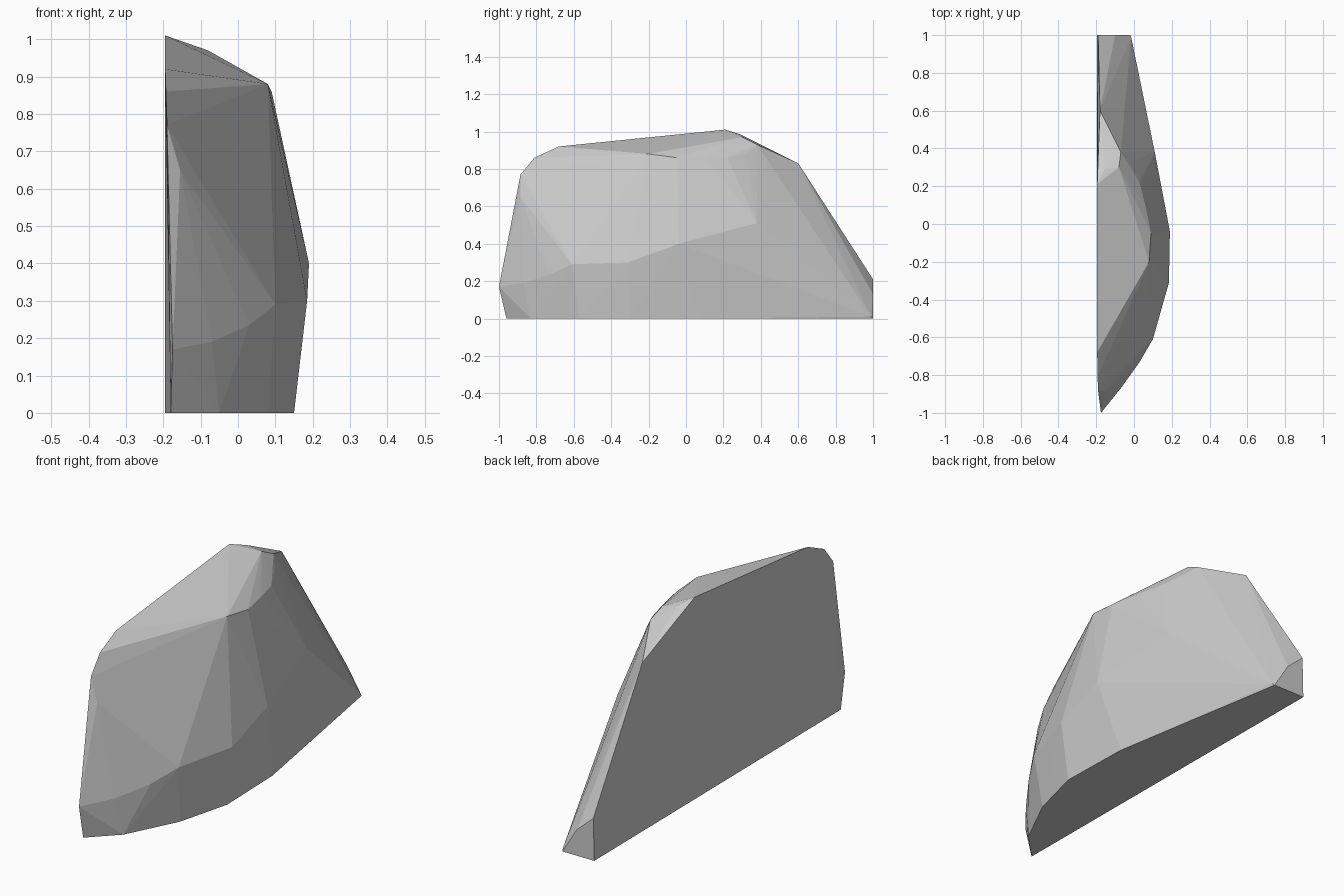
import bpy
import bmesh

# Remove the default object only
default_object = bpy.data.objects.get("Cube")
if default_object:
    bpy.data.objects.remove(default_object, do_unlink=True)


def make_material(name, colour):
    material = bpy.data.materials.new(name)
    material.use_nodes = True
    material.diffuse_color = colour
    for node in material.node_tree.nodes:
        if node.type == "BSDF_PRINCIPLED":
            node.inputs["Base Color"].default_value = colour
    return material


def convex_solid(name, profiles, material):
    """Wrap several guide profiles in one faceted convex skin."""
    mesh = bpy.data.meshes.new(name)
    bm = bmesh.new()
    for profile in profiles:
        for point in profile:
            bm.verts.new(point)
    hull = bmesh.ops.convex_hull(bm, input=bm.verts[:], use_existing_faces=False)
    leftovers = {item for key in ("geom_interior", "geom_unused")
                 for item in hull[key] if isinstance(item, bmesh.types.BMVert)}
    bmesh.ops.delete(bm, geom=list(leftovers), context="VERTS")
    bmesh.ops.recalc_face_normals(bm, faces=bm.faces[:])
    for face in bm.faces:
        face.smooth = False
    bm.to_mesh(mesh)
    bm.free()
    mesh.materials.append(material)
    solid = bpy.data.objects.new(name, mesh)
    bpy.context.collection.objects.link(solid)
    return solid


# Outline of the flat broken face
cleaved_face = [
    (-.18, -.96, 0), (-.175, -1, .17), (-.19, -.885, .77),
    (-.193, -.81, .86), (-.195, -.68, .92), (-.195, .21, 1.01),
    (-.18, .6, .83), (-.19, 1, .21), (-.195, 1, 0),
]

# Curved edge resting on the ground, front to back
ground_edge = [
    (-.05, -.83, 0), (.08, -.57, 0), (.15, -.3, 0),
    (.14, .07, 0), (-.02, 1, 0),
]

# Widest ridge, rising toward the back
waist_ridge = [
    (-.07, -.87, .19), (.03, -.73, .235), (.1, -.61, .29),
    (.185, -.31, .3), (.19, -.04, .4), (.11, .38, .51),
]

# Rounded shoulder below the top
shoulder = [
    (-.155, -.885, .65), (-.12, -.76, .72), (-.01, -.43, .8),
    (.05, -.32, .79), (.08, -.2, .88), (.09, -.05, .86),
    (.06, .1, .86), (.03, .22, .86), (-.02, .32, .88),
]

# Upper crown and the small clipped corner at the back
crown = [(-.07, -.48, .87), (-.155, .29, .985), (-.08, .3, .97), (-.07, .38, .93)]
back_corner = [(-.1, 1, .13), (-.015, .99, .01)]

stone = make_material("stone grey", (.6, .6, .6, 1))
convex_solid("rock_fragment",
             [cleaved_face, ground_edge, waist_ridge, shoulder, crown, back_corner],
             stone)
